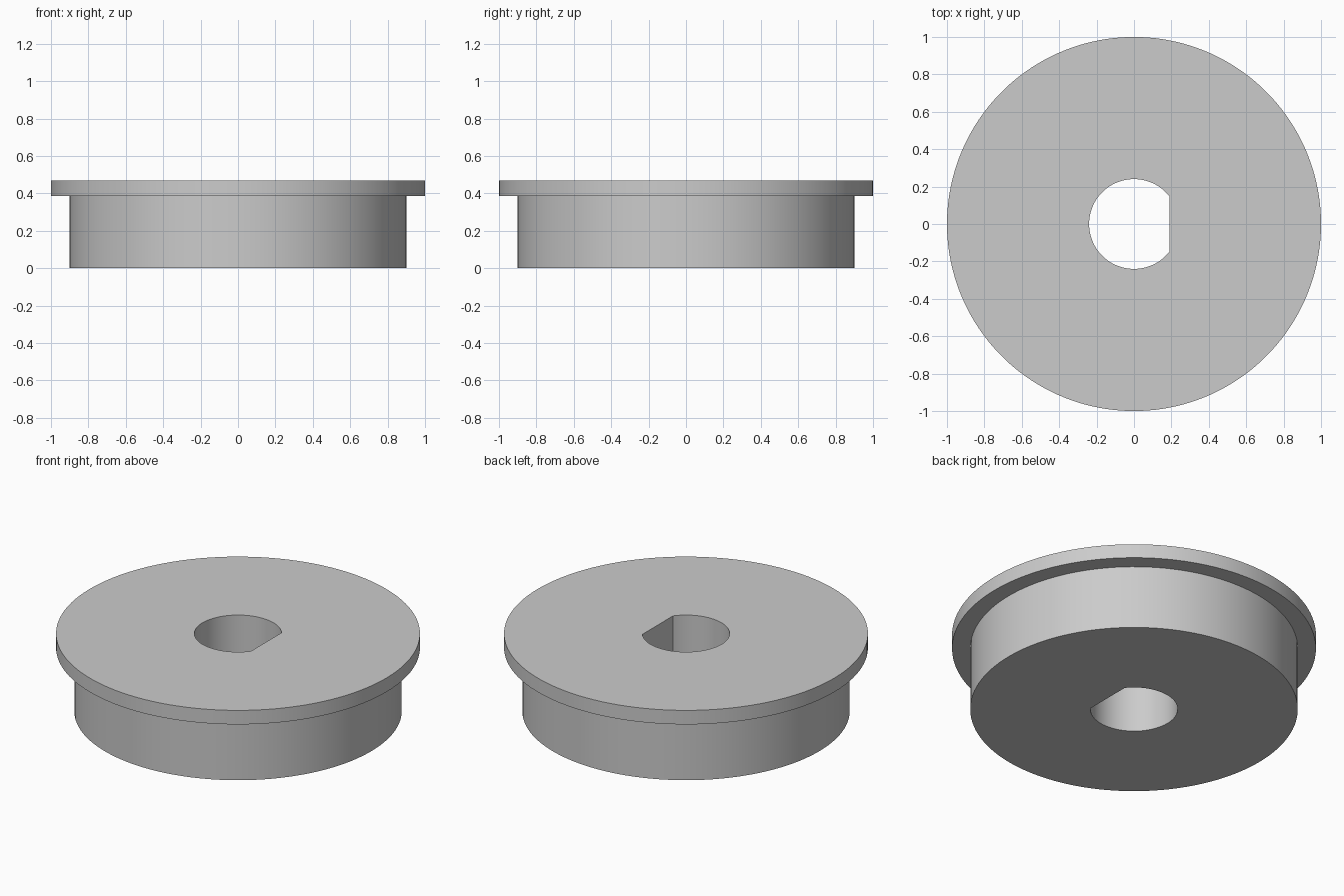
import bpy, bmesh
from math import acos, cos, sin, pi, radians

cube = bpy.data.objects.get("Cube")
if cube:
    bpy.data.objects.remove(cube, do_unlink=True)

HEIGHT, FLANGE_Z = 0.47, 0.385
HUB_R, FLANGE_R = 0.9, 1.0
BORE_R, FLAT_X = 0.24, 0.19
FLAT_STEPS, ARC_STEPS = 28, 100

# Angles put vertices exactly on both corners of the D-shaped bore
corner = acos(FLAT_X / BORE_R)
angles = [-corner + 2 * corner * i / FLAT_STEPS for i in range(FLAT_STEPS)]
angles += [corner + (2 * pi - 2 * corner) * i / ARC_STEPS for i in range(ARC_STEPS)]


def bore_radius(a):
    return min(BORE_R, FLAT_X / cos(a)) if cos(a) > 0 else BORE_R


def ring(bm, z, radius=None):
    """One loop of vertices; without a radius it follows the bore."""
    loop = []
    for a in angles:
        r = radius or bore_radius(a)
        loop.append(bm.verts.new((r * cos(a), r * sin(a), z)))
    return loop


# Flanged hub: closed cross-section swept around the D bore
bm = bmesh.new()
rings = [
    ring(bm, 0),
    ring(bm, 0, HUB_R),
    ring(bm, FLANGE_Z, HUB_R),
    ring(bm, FLANGE_Z, FLANGE_R),
    ring(bm, HEIGHT, FLANGE_R),
    ring(bm, HEIGHT),
]
n = len(angles)
for k, low in enumerate(rings):
    high = rings[(k + 1) % len(rings)]
    for i in range(n):
        j = (i + 1) % n
        bm.faces.new((low[i], low[j], high[j], high[i]))
bmesh.ops.recalc_face_normals(bm, faces=bm.faces)
mesh = bpy.data.meshes.new("flanged_hub")
bm.to_mesh(mesh)
bm.free()

# Plain grey material
grey = bpy.data.materials.new("light_grey")
grey.use_nodes = True
colour = (0.6, 0.6, 0.6, 1)
grey.diffuse_color = colour
for node in grey.node_tree.nodes:
    if node.type == "BSDF_PRINCIPLED":
        node.inputs["Base Color"].default_value = colour
mesh.materials.append(grey)

hub = bpy.data.objects.new("flanged_hub", mesh)
bpy.context.collection.objects.link(hub)
bpy.ops.object.select_all(action="DESELECT")
hub.select_set(True)
bpy.context.view_layer.objects.active = hub
bpy.ops.object.shade_smooth_by_angle(angle=radians(30))
